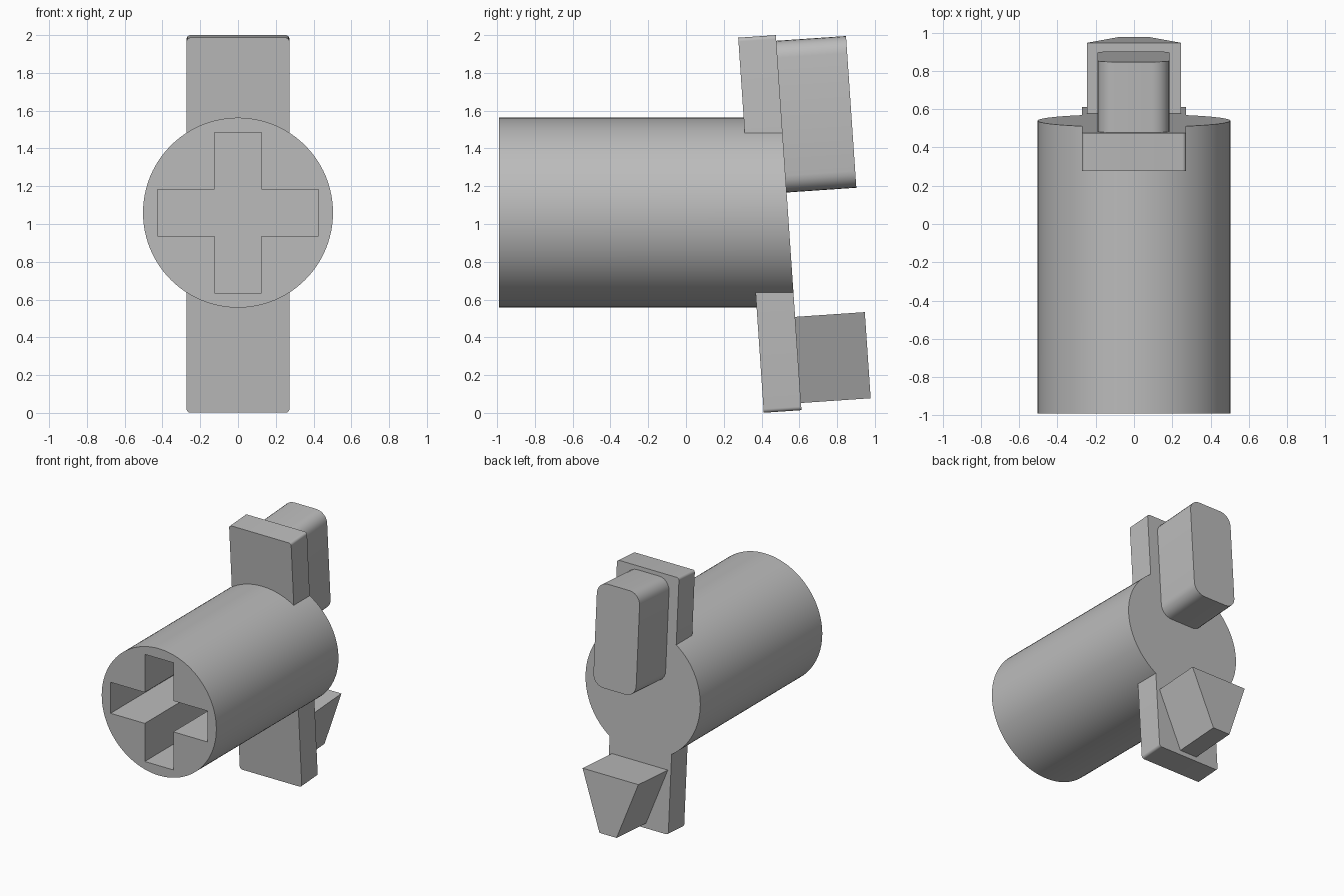
import bpy, bmesh
from math import sin, cos, tan, pi, radians
from mathutils import Matrix

if "Cube" in bpy.data.objects:
    bpy.data.objects.remove(bpy.data.objects["Cube"], do_unlink=True)

# One plain grey for the whole model
grey = bpy.data.materials.new("plain_grey")
grey.use_nodes = True
colour = (0.5, 0.5, 0.5, 1)
grey.diffuse_color = colour
grey.node_tree.nodes["Principled BSDF"].inputs["Base Color"].default_value = colour

TILT = radians(3.9)
AXIS_Z = 1.06
BACK_Y = 0.54
back_frame = Matrix.Translation((0, BACK_Y, AXIS_Z)) @ Matrix.Rotation(TILT, 4, "X")
shaft_frame = Matrix.Translation((0, 0, AXIS_Z))


def prism(name, outline, y0, y1, frame, end_slope=0.0):
    """Extrude an x-z outline from y0 to y1; end_slope leans the far end."""
    bm = bmesh.new()
    near = [bm.verts.new((x, y0, z)) for x, z in outline]
    far = [bm.verts.new((x, y1 - z * end_slope, z)) for x, z in outline]
    bm.faces.new(near)
    bm.faces.new(far[::-1])
    for i in range(len(outline)):
        j = (i + 1) % len(outline)
        bm.faces.new((near[j], near[i], far[i], far[j]))
    bmesh.ops.recalc_face_normals(bm, faces=bm.faces)
    bm.transform(frame)
    mesh = bpy.data.meshes.new(name)
    bm.to_mesh(mesh)
    bm.free()
    mesh.materials.append(grey)
    obj = bpy.data.objects.new(name, mesh)
    bpy.context.collection.objects.link(obj)
    return obj


def activate(obj):
    bpy.ops.object.select_all(action="DESELECT")
    obj.select_set(True)
    bpy.context.view_layer.objects.active = obj


def rounded_rectangle(x0, x1, z0, z1, r, steps=6):
    points = []
    corners = ((x1 - r, z1 - r), (x0 + r, z1 - r), (x0 + r, z0 + r), (x1 - r, z0 + r))
    for k, (cx, cz) in enumerate(corners):
        for i in range(steps + 1):
            a = (k + i / steps) * pi / 2
            points.append((cx + r * cos(a), cz + r * sin(a)))
    return points


# Round shaft with a slanted back end
circle = [(0.503 * cos(2 * pi * i / 96), 0.503 * sin(2 * pi * i / 96)) for i in range(96)]
shaft = prism("shaft", circle, -0.99, BACK_Y, shaft_frame, tan(TILT))

# Cross-shaped socket in the front end
w, h, wide, tall = 0.125, 0.123, 0.425, 0.425
quarter = [(wide, h), (w, h), (w, tall)]
right_half = [(x, -z) for x, z in reversed(quarter)] + quarter
cross = right_half + [(-x, z) for x, z in reversed(right_half)]
cutter = prism("socket_cutter", cross, -1.1, 0.0, shaft_frame)
cutter.hide_render = True
cut = shaft.modifiers.new("socket", "BOOLEAN")
cut.operation = "DIFFERENCE"
cut.solver = "EXACT"
cut.object = cutter
activate(shaft)
bpy.ops.object.modifier_apply(modifier=cut.name)
bpy.data.objects.remove(cutter, do_unlink=True)

# Long tilted bar flush with the back end
bar = prism("back_bar", rounded_rectangle(-0.272, 0.272, -1.048, 0.942, 0.02),
            -0.2, 0.0, back_frame)

# Raised pads on the back: a rounded block above and a wedge below
upper_pad = prism("upper_pad", rounded_rectangle(-0.19, 0.185, 0.107, 0.912, 0.09),
                  -0.02, 0.37, back_frame)
wedge = [(-0.245, -0.553), (-0.075, -1.01), (0.075, -1.01), (0.245, -0.553)]
lower_pad = prism("lower_pad", wedge, -0.02, 0.37, back_frame)

# Smooth the round walls, keep the corners sharp
for part in (shaft, bar, upper_pad):
    activate(part)
    bpy.ops.object.shade_smooth_by_angle(angle=radians(30))
